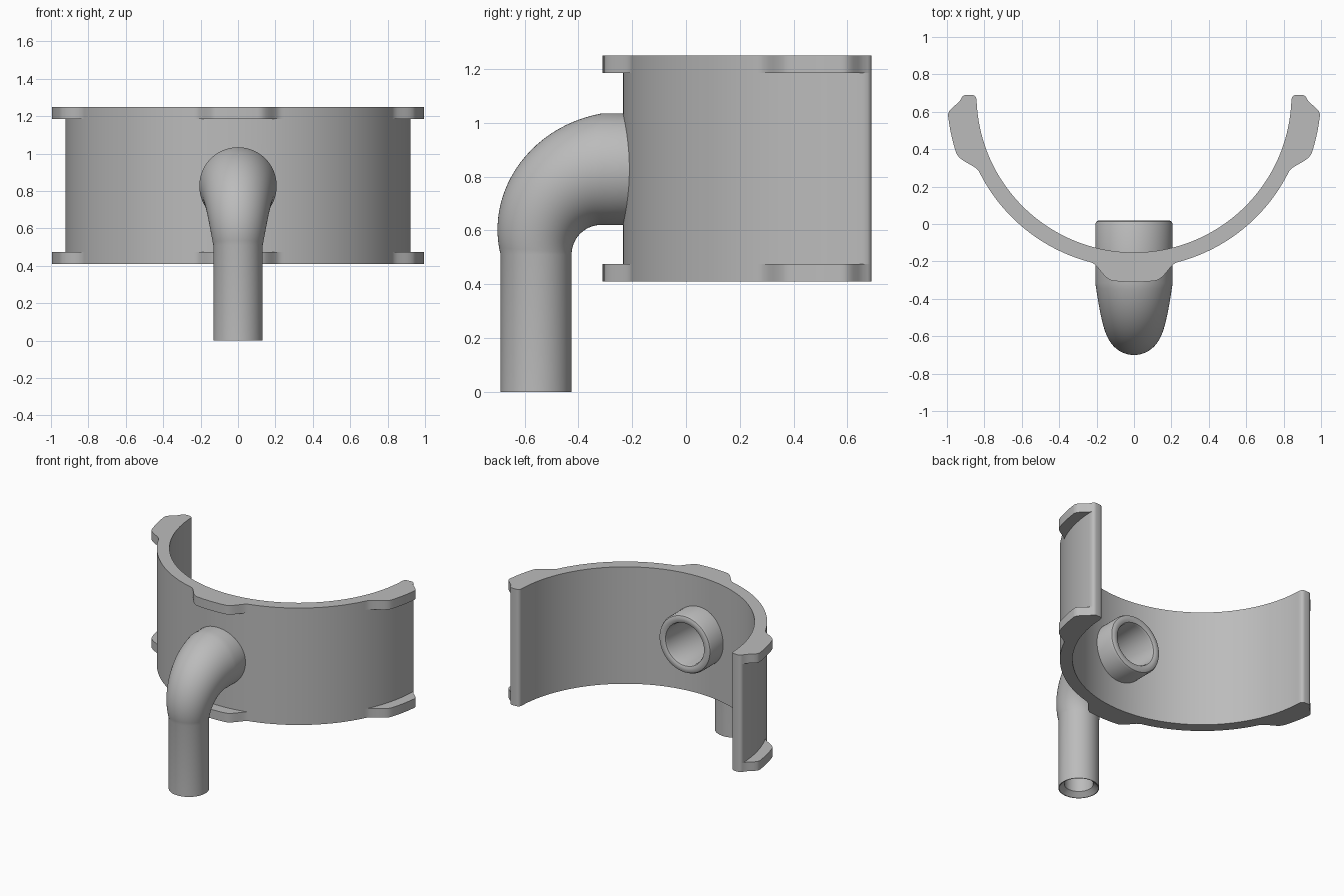
import bpy, bmesh
from math import sin, cos, pi, radians

old = bpy.data.objects.get("Cube")
if old:
    bpy.data.objects.remove(old, do_unlink=True)

GREY = (0.5, 0.5, 0.5, 1)
mat = bpy.data.materials.new("plain grey")
mat.use_nodes = True
mat.diffuse_color = GREY
mat.node_tree.nodes["Principled BSDF"].inputs["Base Color"].default_value = GREY

CENTRE_Y, INNER, OUTER, LOBE = 0.69, 0.842, 0.924, 1.0
Z0, Z1, RIM = 0.41, 1.25, 0.065


def finish(name, bm):
    bmesh.ops.recalc_face_normals(bm, faces=bm.faces[:])
    mesh = bpy.data.meshes.new(name)
    bm.to_mesh(mesh)
    bm.free()
    mesh.materials.append(mat)
    ob = bpy.data.objects.new(name, mesh)
    bpy.context.collection.objects.link(ob)
    bpy.ops.object.select_all(action='DESELECT')
    ob.select_set(True)
    bpy.context.view_layer.objects.active = ob
    bpy.ops.object.shade_smooth_by_angle(angle=radians(32))
    return ob


def smooth(t):
    t = min(max(t, 0), 1)
    return t * t * (3 - 2 * t)


def lobed(deg):
    """Outer radius of the rim plates: one front lobe and one near each end."""
    a = abs(deg)
    front = smooth((14.5 - a) / 8)
    side = min(smooth((a - 63.5) / 8.5), smooth((89 - a) / 5))
    return OUTER + (LOBE - OUTER) * max(front, side)


def band(name, z0, z1, radius):
    """Half ring with rounded ends, extruded between two heights."""
    n, c = 180, 0.025
    pts = []
    for i in range(n + 1):
        deg = -88 + 176 * i / n
        pts.append((deg, radius(deg)))
    outline = [(r * sin(radians(d)), CENTRE_Y - r * cos(radians(d))) for d, r in pts]
    # rounded corner at the end of each arm
    corner = [(OUTER - c + c * cos(k * pi / 8), CENTRE_Y - c + c * sin(k * pi / 8)) for k in range(1, 5)]
    corner += [(INNER + c + c * cos(k * pi / 8), CENTRE_Y - c + c * sin(k * pi / 8)) for k in range(4, 8)]
    outline += corner
    for i in range(n + 1):
        d = radians(88 - 176 * i / n)
        outline.append((INNER * sin(d), CENTRE_Y - INNER * cos(d)))
    outline += [(-x, y) for x, y in reversed(corner)]
    bm = bmesh.new()
    low = [bm.verts.new((x, y, z0)) for x, y in outline]
    high = [bm.verts.new((x, y, z1)) for x, y in outline]
    bm.faces.new(low)
    bm.faces.new(high)
    for i in range(len(low)):
        j = (i + 1) % len(low)
        bm.faces.new((low[i], low[j], high[j], high[i]))
    return finish(name, bm)


# Curved shell and its lobed rims
shell = band("curved_shell", Z0 + RIM, Z1 - RIM, lambda d: OUTER)
band("lower_rim", Z0, Z0 + RIM, lobed)
band("upper_rim", Z1 - RIM, Z1, lobed)

# Hole through the shell for the pipe
bpy.ops.mesh.primitive_cylinder_add(vertices=48, radius=0.18, depth=0.6,
                                    location=(0, -0.2, 0.827), rotation=(pi / 2, 0, 0))
cutter = bpy.context.object
cutter.hide_render = True
bpy.context.view_layer.objects.active = shell
mod = shell.modifiers.new("pipe_hole", 'BOOLEAN')
mod.operation, mod.solver, mod.object = 'DIFFERENCE', 'EXACT', cutter
bpy.ops.object.modifier_apply(modifier=mod.name)
bpy.data.objects.remove(cutter, do_unlink=True)

# Hollow elbow pipe: wide at the shell, narrow at the foot
BIG, SMALL, BEND = 0.207, 0.132, 0.11
PIVOT_Y, PIVOT_Z, BACK, DOWN = -0.315, 0.51, 0.335, 0.51
SEG, STEPS = 64, 24


def outer_radius(t):
    return BIG + (SMALL - BIG) * t


def bore_radius(t):
    return 0.147 + (0.094 - 0.147) * t


# each section: (bend fraction, radius, straight extension)
sections = [(0, 0.167, BACK), (0, 0.187, BACK), (0, 0.2, BACK - 0.006), (0, BIG, BACK - 0.02)]
sections += [(i / STEPS, outer_radius(i / STEPS), 0) for i in range(STEPS + 1)]
sections += [(1, SMALL, DOWN), (1, 0.127, DOWN), (1, 0.094, DOWN - 0.03)]
sections += [(i / STEPS, bore_radius(i / STEPS), 0) for i in range(STEPS, -1, -1)]
sections += [(0, 0.147, BACK - 0.02), (0, 0.153, BACK - 0.006)]

bm = bmesh.new()
rings = []
for t, r, ext in sections:
    a = t * pi / 2
    ring = []
    for k in range(SEG):
        p = 2 * pi * k / SEG
        d = BEND + outer_radius(t) + r * cos(p)
        y = PIVOT_Y - sin(a) * d + (ext if t == 0 else 0)
        z = PIVOT_Z + cos(a) * d - (ext if t == 1 else 0)
        ring.append(bm.verts.new((r * sin(p), y, z)))
    rings.append(ring)
for i, ring in enumerate(rings):
    nxt = rings[(i + 1) % len(rings)]
    for k in range(SEG):
        m = (k + 1) % SEG
        bm.faces.new((ring[k], ring[m], nxt[m], nxt[k]))
finish("elbow_pipe", bm)
